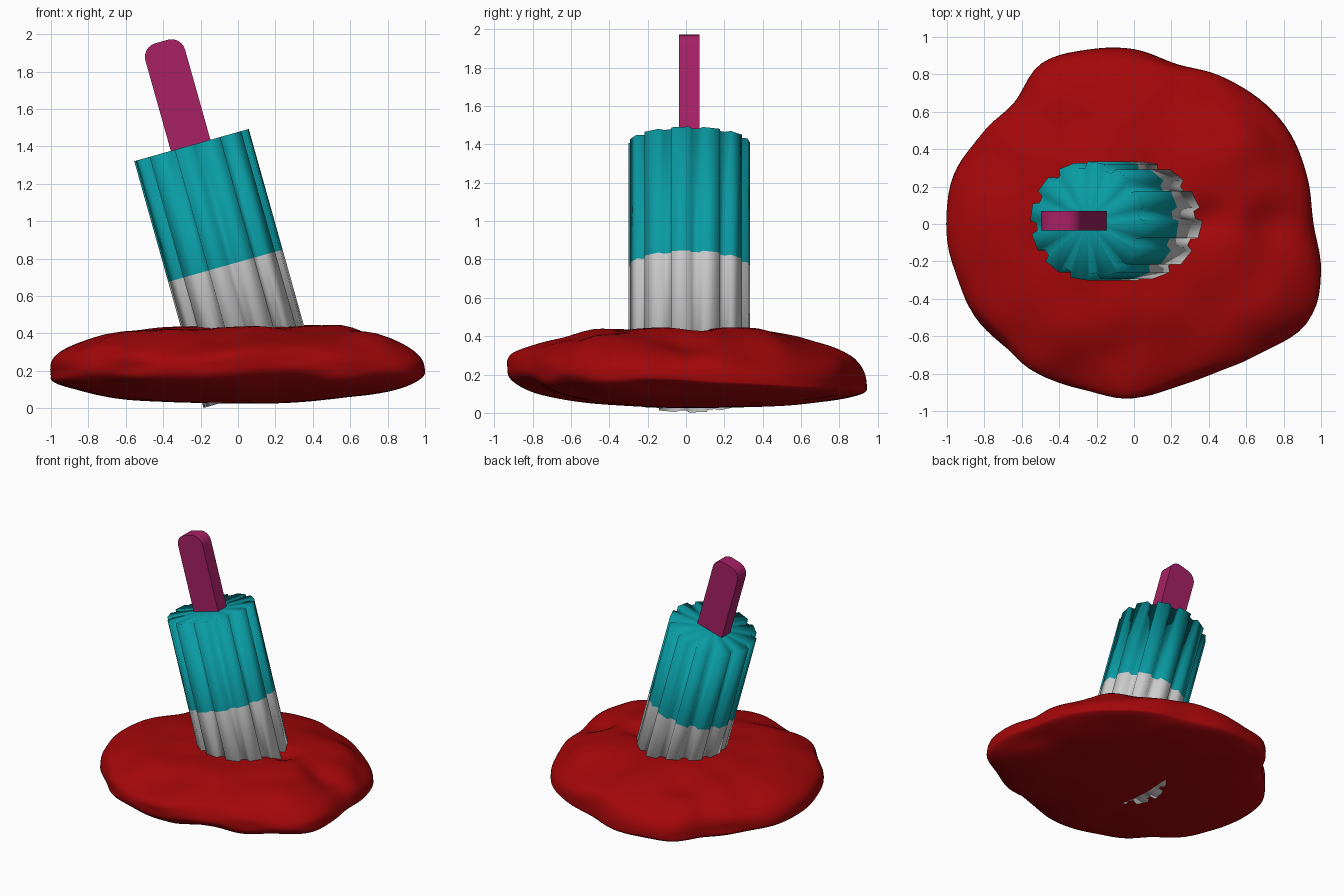
import bpy, bmesh, math
from mathutils import Matrix, Vector, noise

if "Cube" in bpy.data.objects:
    bpy.data.objects.remove(bpy.data.objects["Cube"])

TILT = Matrix.Translation((0.122, 0.017, 0.088)) @ Matrix.Rotation(math.radians(-15.7), 4, 'Y')


def material(name, rgb):
    m = bpy.data.materials.new(name)
    m.diffuse_color = (*rgb, 1)
    m.use_nodes = True
    m.node_tree.nodes["Principled BSDF"].inputs["Base Color"].default_value = m.diffuse_color
    return m


def finish(bm, name, mat=None, smooth=True):
    bmesh.ops.recalc_face_normals(bm, faces=bm.faces)
    me = bpy.data.meshes.new(name)
    bm.to_mesh(me)
    bm.free()
    for p in me.polygons:
        p.use_smooth = smooth
    ob = bpy.data.objects.new(name, me)
    bpy.context.collection.objects.link(ob)
    if mat:
        me.materials.append(mat)
    return ob


def fluted(name, z0, z1, cap_z, mat=None):
    """Twelve-toothed fluted tube section with a fan cap on one end."""
    bm = bmesh.new()
    outline = []
    for i in range(12):
        c = 30 * i - 8.5
        for off, r in ((-8.5, .318), (8.5, .318), (11, .284), (19, .284)):
            a = math.radians(c + off)
            outline.append((r * math.cos(a), r * math.sin(a)))
    loops = {z: [bm.verts.new((x, y, z)) for x, y in outline] for z in (z0, z1)}
    n = len(outline)
    centre = bm.verts.new((0, 0, cap_z))
    for i in range(n):
        j = (i + 1) % n
        bm.faces.new((loops[z0][i], loops[z0][j], loops[z1][j], loops[z1][i]))
        bm.faces.new((loops[cap_z][i], loops[cap_z][j], centre))
    bm.transform(TILT)
    return finish(bm, name, mat)


# fluted ice body: pale lower part, teal upper part
fluted("ice_lower", 0, 0.70, 0)
fluted("ice_upper", 0.70, 1.37, 1.37, material("teal", (0.003, 0.33, 0.37)))

# stick: rounded-end profile extruded through its thickness
bm = bmesh.new()
W, TOP, R, T = 0.11, 1.945, 0.075, 0.0525
prof = [(-W, 1.2), (W, 1.2)]
for sx, start in ((1, 0), (-1, 90)):
    for k in range(7):
        a = math.radians(start + 15 * k)
        prof.append((sx * (W - R) + R * math.cos(a), TOP - R + R * math.sin(a)))
face = bm.faces.new([bm.verts.new((x, -T, z)) for x, z in prof])
ext = bmesh.ops.extrude_face_region(bm, geom=[face])
bmesh.ops.translate(bm, vec=(0, 2 * T, 0),
                    verts=[g for g in ext['geom'] if isinstance(g, bmesh.types.BMVert)])
bm.transform(Matrix.Translation((-0.005, 0, 0)) @ TILT)
finish(bm, "stick", material("magenta", (0.38, 0.015, 0.13)), False)

# melted puddle: lumpy flattened blob with an uneven rim (radius every 15 degrees)
RIM = [.96, .96, .965, .945, .915, .885, .935, .965, .99, .91, .945, 1.0,
       1.0, .98, .985, .95, .945, .925, .93, .90, .91, .97, 1.065, 1.035]


def rim(a):
    f = (a / (2 * math.pi) * 24) % 24
    i, t = int(f), f % 1
    p0, p1, p2, p3 = (RIM[(i + k) % 24] for k in (-1, 0, 1, 2))
    return p1 + .5 * t * (p2 - p0 + t * (2*p0 - 5*p1 + 4*p2 - p3 + t * (3*(p1 - p2) + p3 - p0)))


# local bumps and hollows on the top: x, y, height, size
LUMPS = [(.5, .38, .05, .25), (.55, -.1, .05, .14), (-.38, -.52, .04, .13),
         (.12, -.5, .04, .13), (-.5, .72, .04, .12), (.37, .03, -.045, .1),
         (.72, .0, -.05, .13), (-.12, -.72, -.03, .12), (-.3, .58, -.035, .12),
         (.66, -.38, .04, .18), (-.7, -.2, .02, .2)]


def puddle_point(a, phi):
    c, s = math.cos(phi), math.sin(phi)
    r = rim(a) * c
    x, y = r * math.cos(a), r * math.sin(a)
    mid = 0.175 - 0.05 * y
    # lumps round the side wall, fading out at rim and poles
    wall = noise.noise(Vector((2.6 * math.cos(a), 2.6 * math.sin(a), s * 1.6 + 4)))
    k = 1 + 0.1 * wall * min(1, abs(s) * 2.5) * c
    if s >= 0:
        h = 0.447 - mid + 0.025 * noise.noise(Vector((x * 4 + 3, y * 4 + 1, 5)))
        h += sum(q * math.exp(-((x - u)**2 + (y - v)**2) / d**2) for u, v, q, d in LUMPS)
        z = mid + h * s ** 0.8
        if z > 0.42:
            z = 0.42 + 0.03 * math.tanh((z - 0.42) / 0.03)
    else:
        n = noise.noise(Vector((x * 2.8 + 3, y * 2.8 + 1, 9)))
        p = 0.8 + 0.4 * max(0, math.cos(a - math.pi / 4)) * min(1, c * 2)
        z = mid - (mid - 0.025 + 0.012 * y + 0.015 * n * c) * (-s) ** p
    return x * k, y * k, z


bm = bmesh.new()
N, M = 120, 48
rows = [[bm.verts.new(puddle_point(2 * math.pi * i / N, math.pi * (j / M - .5)))
         for i in range(N)] for j in range(1, M)]
for lo, hi in zip(rows, rows[1:]):
    for i in range(N):
        j = (i + 1) % N
        bm.faces.new((lo[i], lo[j], hi[j], hi[i]))
for row, phi in ((rows[0], -math.pi / 2), (rows[-1], math.pi / 2)):
    pole = bm.verts.new(puddle_point(0, phi))
    for i in range(N):
        bm.faces.new((row[i], row[(i + 1) % N], pole))
finish(bm, "melted_puddle", material("red", (0.37, 0.002, 0.003)))
